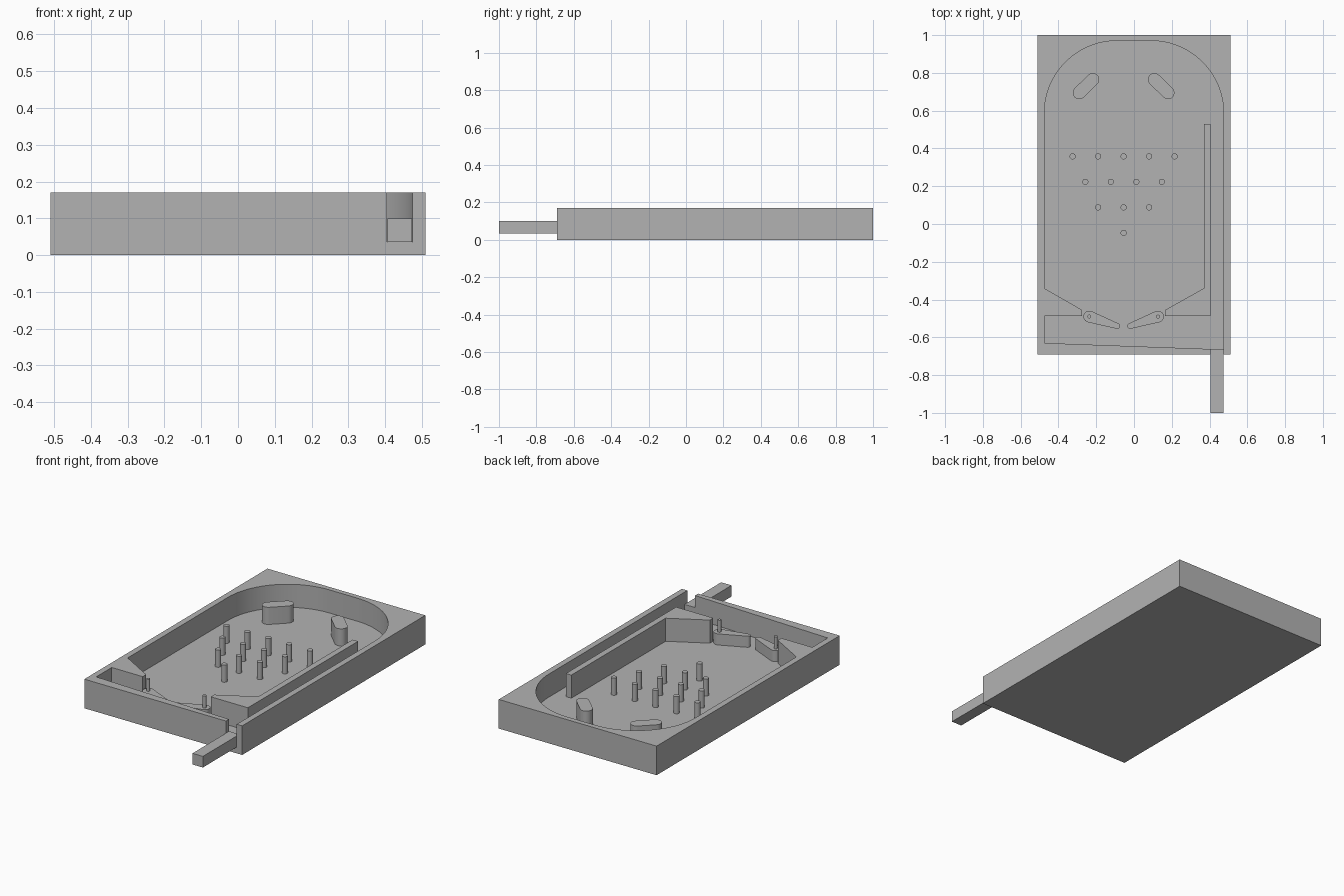
import bpy, bmesh
from math import sin, cos, pi, acos, atan2, hypot, radians

cube = bpy.data.objects.get("Cube")
if cube:
    bpy.data.objects.remove(cube, do_unlink=True)

FLOOR, MID, PEG_TOP, TOP = 0.035, 0.10, 0.135, 0.17
CENTRE = -0.055          # middle of the playfield, left of the launch lane

grey = bpy.data.materials.new("plain grey")
grey.use_nodes = True
grey.diffuse_color = (0.45, 0.45, 0.45, 1)
bsdf = next(n for n in grey.node_tree.nodes if n.type == 'BSDF_PRINCIPLED')
bsdf.inputs["Base Color"].default_value = grey.diffuse_color


def arc(x, y, r, start, end, steps):
    angles = [start + (end - start) * i / steps for i in range(steps + 1)]
    return [(x + r * cos(a), y + r * sin(a)) for a in angles]


def prism(name, outline, z0, z1):
    """Extrude a counter-clockwise outline from z0 to z1."""
    bm = bmesh.new()
    face = bm.faces.new([bm.verts.new((x, y, z0)) for x, y in outline])
    top = bmesh.ops.extrude_face_region(bm, geom=[face], use_keep_orig=True)
    moved = [v for v in top["geom"] if isinstance(v, bmesh.types.BMVert)]
    bmesh.ops.translate(bm, verts=moved, vec=(0, 0, z1 - z0))
    bmesh.ops.recalc_face_normals(bm, faces=bm.faces)
    mesh = bpy.data.meshes.new(name)
    bm.to_mesh(mesh)
    bm.free()
    mesh.materials.append(grey)
    obj = bpy.data.objects.new(name, mesh)
    bpy.context.collection.objects.link(obj)
    return obj


def smooth(obj):
    bpy.ops.object.select_all(action='DESELECT')
    obj.select_set(True)
    bpy.context.view_layer.objects.active = obj
    bpy.ops.object.shade_smooth_by_angle(angle=radians(30))


def rect(x0, x1, y0, y1):
    return [(x0, y0), (x1, y0), (x1, y1), (x0, y1)]


def capsule(p, q, rp, rq):
    """Outline around two circles joined by their tangents."""
    dx, dy = q[0] - p[0], q[1] - p[1]
    d, a = atan2(dy, dx), acos((rp - rq) / hypot(dx, dy))
    return (arc(*q, rq, d - a, d + a, 12)
            + arc(*p, rp, d + a, d + 2 * pi - a, 12))


def peg(name, x, y, r, z0, z1):
    smooth(prism(name, arc(x, y, r, 0, 2 * pi, 24)[:-1], z0, z1))


# Case: solid box with an arched pocket and a launch slot through the front
case = prism("case", rect(-0.51, 0.51, -0.69, 1.0), 0, TOP)
W, R, ARC_Y = 0.475, 0.385, 0.585
pocket = ([(-W, -0.63), (0.405, -0.662), (0.405, -0.8), (W, -0.8)]
          + arc(W - R, ARC_Y, R, 0, pi / 2, 24)
          + arc(R - W, ARC_Y, R, pi / 2, pi, 24)
          + [(-W, -0.34), (-0.275, -0.455), (-0.275, -0.487), (-W, -0.487)])
cutter = prism("pocket_cutter", pocket, FLOOR, TOP + 0.1)
cutter.hide_render = True
cut = case.modifiers.new("pocket", 'BOOLEAN')
cut.operation, cut.solver, cut.object = 'DIFFERENCE', 'EXACT', cutter
bpy.context.view_layer.objects.active = case
bpy.ops.object.modifier_apply(modifier=cut.name)
bpy.data.objects.remove(cutter, do_unlink=True)
smooth(case)

# Launch lane divider with its sloped guide
prism("lane_divider", [(0.405, -0.487), (0.405, 0.53), (0.37, 0.53),
                       (0.37, -0.34), (0.165, -0.455), (0.165, -0.487)],
      FLOOR, TOP)

# Plunger bar
prism("plunger", rect(0.406, 0.473, -1.0, -0.662), FLOOR, MID)

# Mirrored bumpers, flippers and flipper pins
for side, s in (("right", -1), ("left", 1)):
    def at(dx, y):
        return (CENTRE + s * dx, y)
    smooth(prism(side + "_bumper",
                 capsule(at(0.235, 0.695), at(0.163, 0.765), 0.034, 0.034),
                 FLOOR, PEG_TOP))
    pivot = at(0.182, -0.49)
    smooth(prism(side + "_flipper",
                 capsule(pivot, at(0.034, -0.54), 0.031, 0.015), FLOOR, MID))
    peg(side + "_flipper_pin", *pivot, 0.01, MID, TOP)

# Triangle of pegs
STEP = 0.135
for row, count in enumerate((5, 4, 3, 1)):
    for i in range(count):
        x = CENTRE + (i - (count - 1) / 2) * STEP
        peg(f"peg_{row + 1}_{i + 1}", x, 0.358 - row * STEP, 0.016,
            FLOOR, PEG_TOP)
